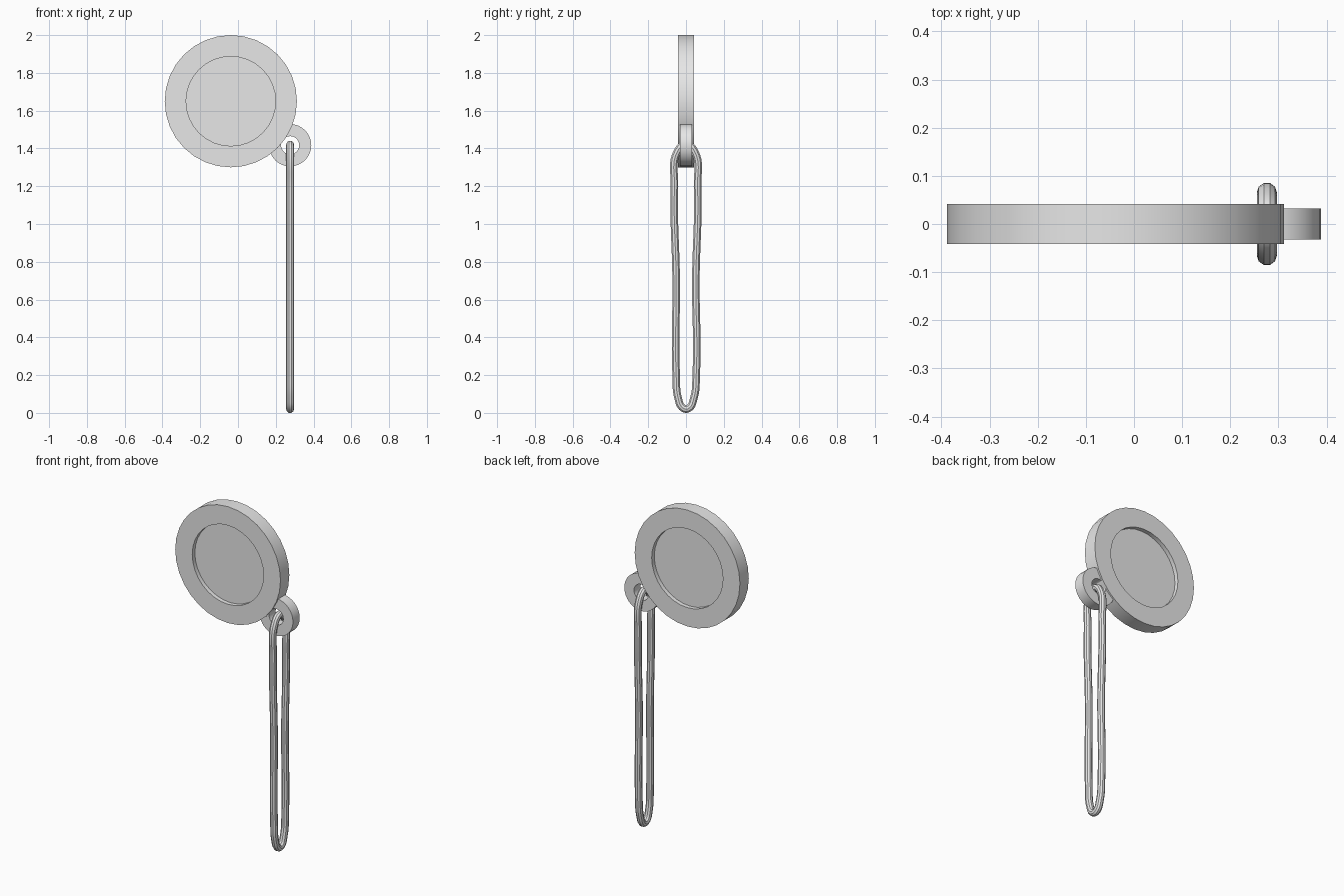
import bpy
import bmesh
import math
from mathutils import Vector

if "Cube" in bpy.data.objects:
    bpy.data.objects.remove(bpy.data.objects["Cube"], do_unlink=True)

grey = bpy.data.materials.new("light grey")
grey.use_nodes = True
grey.diffuse_color = (0.8, 0.8, 0.8, 1)
grey.node_tree.nodes["Principled BSDF"].inputs["Base Color"].default_value = (0.8, 0.8, 0.8, 1)


def smooth(obj):
    bpy.ops.object.select_all(action='DESELECT')
    obj.select_set(True)
    bpy.context.view_layer.objects.active = obj
    bpy.ops.object.shade_smooth_by_angle(angle=math.radians(35))


def lathe(name, profile, centre, steps, closed=False):
    """Turn a (radius, y) profile around the y axis."""
    bm = bmesh.new()
    verts = [bm.verts.new((r, y, 0)) for r, y in profile]
    pairs = list(zip(verts, verts[1:]))
    if closed:
        pairs.append((verts[-1], verts[0]))
    edges = [bm.edges.new(p) for p in pairs]
    bmesh.ops.spin(bm, geom=verts + edges, cent=(0, 0, 0), axis=(0, 1, 0),
                   angle=math.tau, steps=steps)
    bmesh.ops.remove_doubles(bm, verts=bm.verts, dist=0.0001)
    bmesh.ops.recalc_face_normals(bm, faces=bm.faces)
    mesh = bpy.data.meshes.new(name)
    bm.to_mesh(mesh)
    bm.free()
    obj = bpy.data.objects.new(name, mesh)
    obj.location = centre
    bpy.context.collection.objects.link(obj)
    mesh.materials.append(grey)
    smooth(obj)
    return obj


# Round medallion with a shallow recess on both faces
half = [(0, -0.017), (0.237, -0.017), (0.237, -0.042), (0.35, -0.042)]
lathe("medallion", half + [(r, -y) for r, y in reversed(half)], (-0.038, 0, 1.65), 32)

# Small eyelet set into the rim
lathe("eyelet", [(0.048, -0.032), (0.112, -0.032), (0.112, 0.032), (0.048, 0.032)],
      (0.276, 0, 1.417), 32, closed=True)

# Hanging cord looped through the eyelet, as (y, z) points
path = [(0, 1.42), (0.045, 1.385), (0.061, 1.2), (0.052, 0.7), (0.054, 0.2),
        (0.042, 0.08), (0.012, 0.023), (-0.016, 0.026), (-0.042, 0.08),
        (-0.052, 0.2), (-0.052, 0.7), (-0.061, 1.2), (-0.045, 1.385)]
curve = bpy.data.curves.new("cord", 'CURVE')
curve.dimensions = '3D'
curve.bevel_depth = 0.021
curve.bevel_resolution = 3
curve.resolution_u = 8
spline = curve.splines.new('BEZIER')
spline.bezier_points.add(len(path) - 1)
spline.use_cyclic_u = True
for point, (y, z) in zip(spline.bezier_points, path):
    point.co = Vector((0.276, y, z))
    point.handle_left_type = point.handle_right_type = 'AUTO'
curve.materials.append(grey)
cord = bpy.data.objects.new("cord", curve)
bpy.context.collection.objects.link(cord)
bpy.ops.object.select_all(action='DESELECT')
cord.select_set(True)
bpy.context.view_layer.objects.active = cord
bpy.ops.object.convert(target='MESH')
smooth(bpy.context.view_layer.objects.active)
